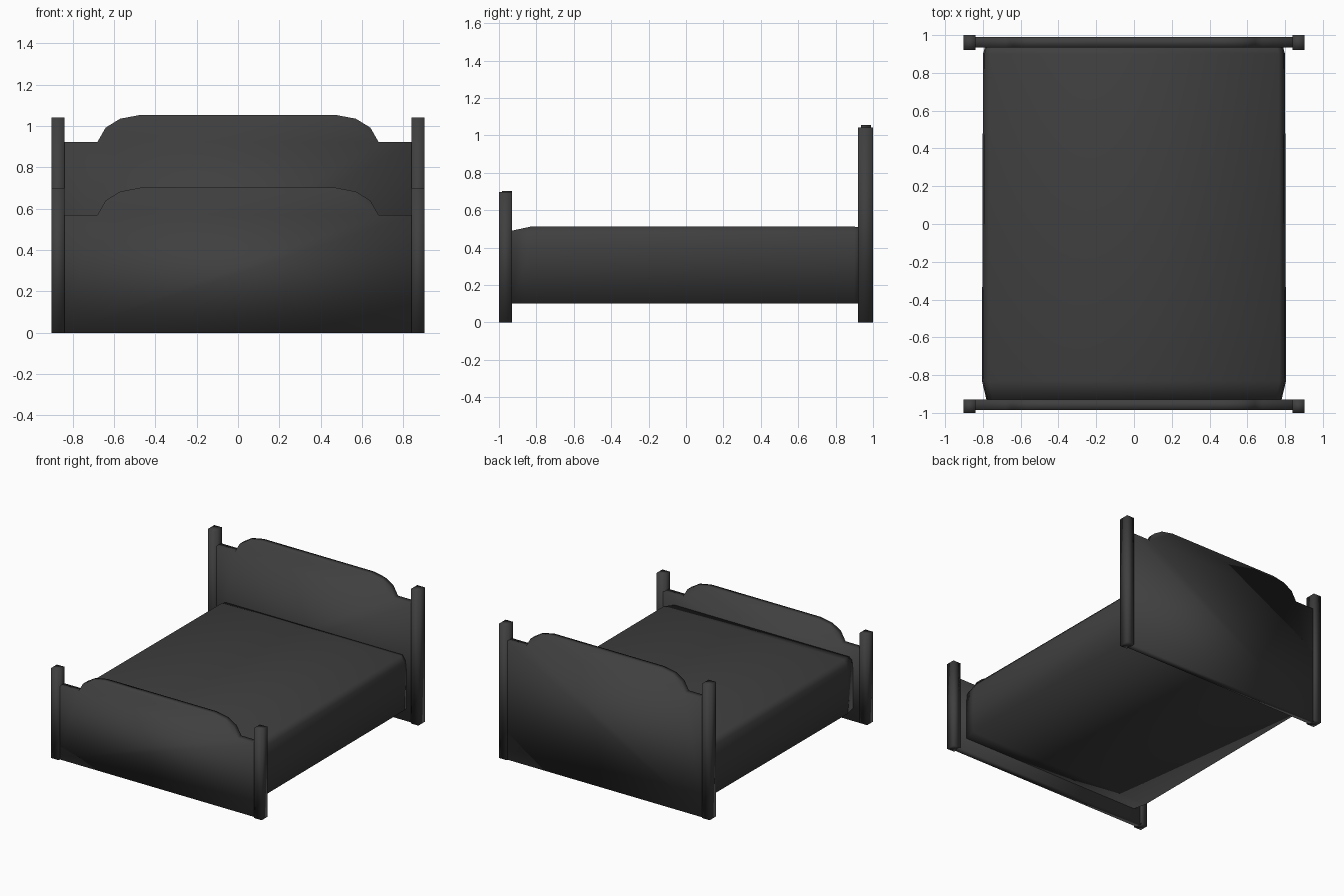
import bpy
import bmesh

cube = bpy.data.objects.get("Cube")
if cube:
    bpy.data.objects.remove(cube, do_unlink=True)

# One dark material for the whole bed
dark = bpy.data.materials.new("charcoal")
dark.use_nodes = True
colour = (0.05, 0.05, 0.05, 1)
dark.diffuse_color = colour
dark.node_tree.nodes["Principled BSDF"].inputs["Base Color"].default_value = colour


def loft(name, sections):
    """Skin a list of matching closed rings and cap both ends."""
    bm = bmesh.new()
    rings = [[bm.verts.new(p) for p in ring] for ring in sections]
    count = len(rings[0])
    for a, b in zip(rings, rings[1:]):
        for i in range(count):
            j = (i + 1) % count
            bm.faces.new((a[i], a[j], b[j], b[i]))
    bm.faces.new(rings[0])
    bm.faces.new(rings[-1])
    bmesh.ops.recalc_face_normals(bm, faces=bm.faces)
    for face in bm.faces:
        face.smooth = True
    mesh = bpy.data.meshes.new(name)
    bm.to_mesh(mesh)
    bm.free()
    mesh.materials.append(dark)
    obj = bpy.data.objects.new(name, mesh)
    bpy.context.collection.objects.link(obj)
    return obj


def mirrored(half):
    """Complete a right-hand outline into a symmetric closed one."""
    return half + [(-x, z) for x, z in reversed(half)]


def board(name, shoulder, y0, y1):
    # Crown heights are measured from the shoulder
    crown = [(0.68, 0), (0.64, 0.07), (0.57, 0.113), (0.47, 0.132)]
    half = [(0.85, 0), (0.85, shoulder)] + [(x, shoulder + h) for x, h in crown]
    outline = mirrored(half)
    loft(name, [[(x, y, z) for x, z in outline] for y in (y0, y1)])


def post(name, x0, x1, y0, y1, height):
    ring = [(x0, y0), (x1, y0), (x1, y1), (x0, y1)]
    loft(name, [[(x, y, z) for x, y in ring] for z in (0, height)])


# Head and foot boards
board("headboard", 0.922, 0.935, 0.99)
board("footboard", 0.57, -0.985, -0.93)

# Corner posts
for side, s in (("left", 1), ("right", -1)):
    post("head_post_" + side, s * 0.838, s * 0.903, 0.92, 1.0, 1.042)
    post("foot_post_" + side, s * 0.838, s * 0.903, -1.0, -0.93, 0.698)

# Covered mattress with rounded upper edges, tapering at its ends
profile = mirrored([(0.805, 0.1), (0.805, 0.4), (0.797, 0.47), (0.772, 0.512)])
stations = [(-0.932, 0.97, 0.49), (-0.83, 1, 0.512),
            (0.9, 0.993, 0.512), (0.938, 0.98, 0.505)]
loft("mattress", [[(x * width, y, min(z, top)) for x, z in profile]
                  for y, width, top in stations])
